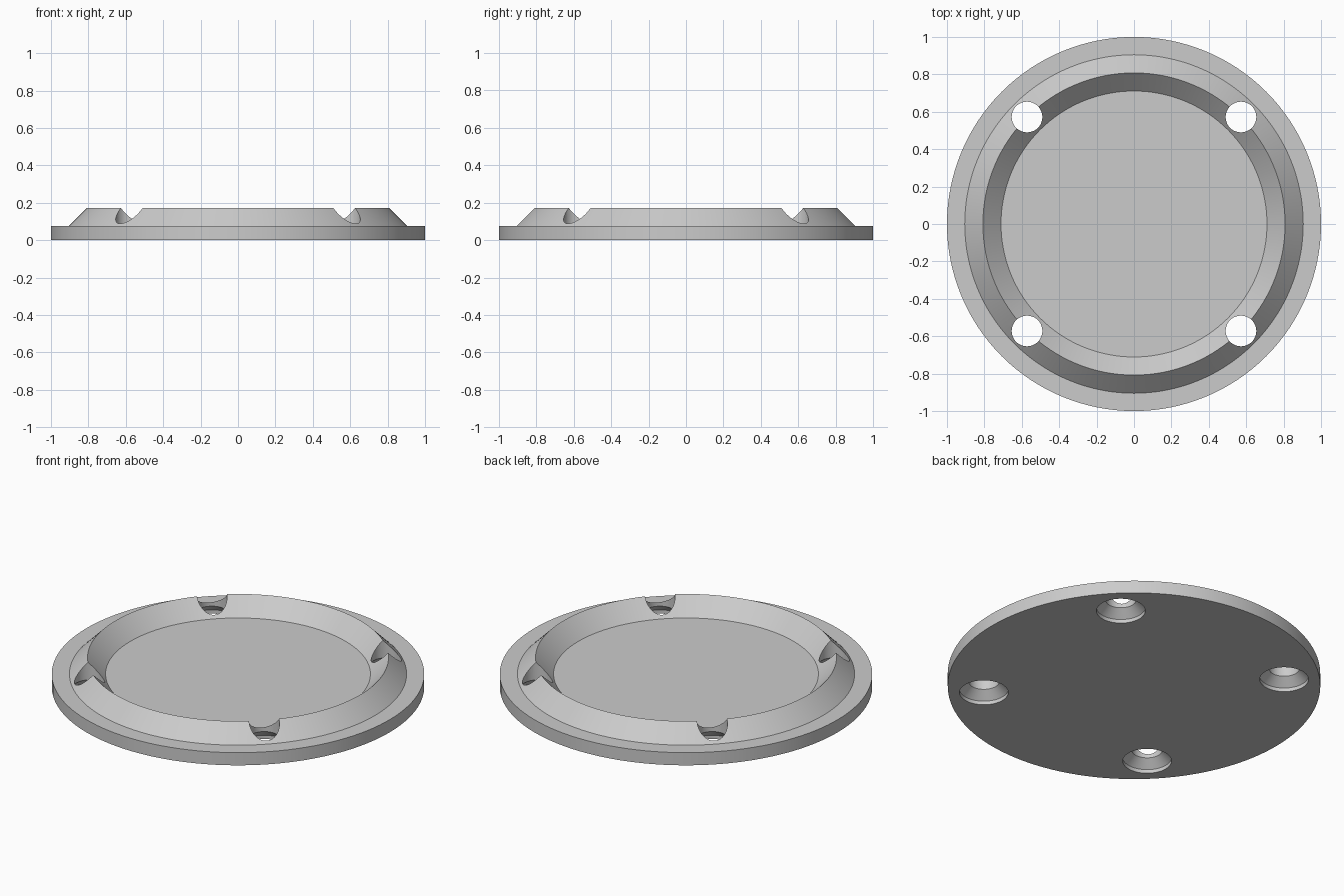
import bpy, bmesh, math

if "Cube" in bpy.data.objects:
    bpy.data.objects.remove(bpy.data.objects["Cube"])

SEG = 128


def lathe(name, profile, segments, center=(0, 0)):
    """Closed solid turned from (radius, z) points listed bottom to top."""
    bm = bmesh.new()
    rings = []
    for r, z in profile:
        rings.append([bm.verts.new((center[0] + r * math.cos(2 * math.pi * i / segments),
                                    center[1] + r * math.sin(2 * math.pi * i / segments), z))
                      for i in range(segments)])
    for a, b in zip(rings, rings[1:]):
        for i in range(segments):
            j = (i + 1) % segments
            bm.faces.new((a[i], a[j], b[j], b[i]))
    bm.faces.new(rings[0][::-1])
    bm.faces.new(rings[-1])
    bmesh.ops.recalc_face_normals(bm, faces=bm.faces)
    mesh = bpy.data.meshes.new(name)
    bm.to_mesh(mesh)
    bm.free()
    obj = bpy.data.objects.new(name, mesh)
    bpy.context.collection.objects.link(obj)
    return obj


grey = bpy.data.materials.new("light grey")
grey.diffuse_color = (0.6, 0.6, 0.6, 1)
grey.use_nodes = True
grey.node_tree.nodes["Principled BSDF"].inputs["Base Color"].default_value = grey.diffuse_color

# Flat disc with a raised V-shaped ridge around a level floor
plate = lathe("ridged_plate", [(1.0, 0), (1.0, 0.075), (0.905, 0.075),
                               (0.808, 0.172), (0.711, 0.075)], SEG)
plate.data.materials.append(grey)

# Four screw holes, countersunk from below
bpy.context.view_layer.objects.active = plate
for sx in (-1, 1):
    for sy in (-1, 1):
        cutter = lathe("hole_cutter", [(0.131, -0.05), (0.131, 0.022),
                                       (0.082, 0.067), (0.082, 0.3)],
                       48, (sx * 0.572, sy * 0.572))
        cutter.data.materials.append(grey)
        cutter.hide_render = True
        mod = plate.modifiers.new("hole", "BOOLEAN")
        mod.operation = "DIFFERENCE"
        mod.solver = "EXACT"
        mod.object = cutter
        bpy.ops.object.modifier_apply(modifier=mod.name)
        bpy.data.objects.remove(cutter)

# Smooth round walls, crisp rims
plate.select_set(True)
bpy.ops.object.shade_smooth_by_angle(angle=math.radians(30))
